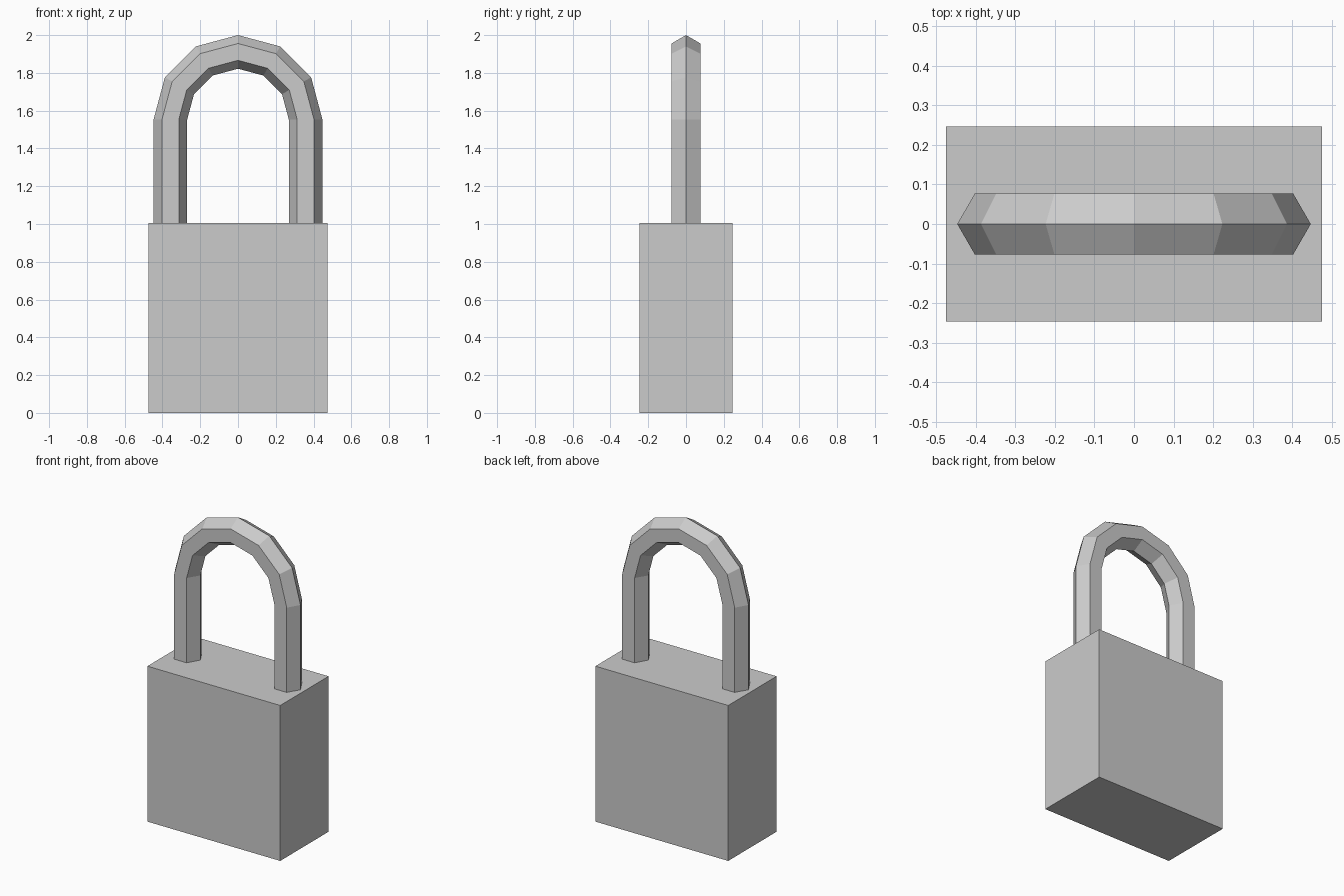
import bpy, bmesh
from math import sin, cos, pi

if "Cube" in bpy.data.objects:
    bpy.data.objects.remove(bpy.data.objects["Cube"])

BODY_TOP = 1.005
ARC_Z, ARC_R, BAR_R = 1.553, 0.358, 0.089


def add_object(name, bm):
    bmesh.ops.recalc_face_normals(bm, faces=bm.faces[:])
    mesh = bpy.data.meshes.new(name)
    bm.to_mesh(mesh)
    bm.free()
    obj = bpy.data.objects.new(name, mesh)
    bpy.context.collection.objects.link(obj)
    return obj


# Lock body: plain sharp-edged block
bm = bmesh.new()
bmesh.ops.create_cube(bm, size=1)
for v in bm.verts:
    v.co = (v.co.x * 0.95, v.co.y * 0.494, (v.co.z + 0.5) * BODY_TOP)
add_object("lock_body", bm)

# Shackle: hexagonal bar swept up one leg, round a six-step half circle, down the other
stations = [(0, BODY_TOP - 0.02)]
stations += [(pi * i / 6, ARC_Z) for i in range(7)]
stations += [(pi, BODY_TOP - 0.02)]

bm = bmesh.new()
rings = []
for angle, base_z in stations:
    ring = []
    for k in range(6):
        t = k * pi / 3
        r = ARC_R + BAR_R * cos(t)
        ring.append(bm.verts.new((r * cos(angle), BAR_R * sin(t), base_z + r * sin(angle))))
    rings.append(ring)
for a, b in zip(rings, rings[1:]):
    for k in range(6):
        n = (k + 1) % 6
        bm.faces.new((a[k], a[n], b[n], b[k]))
bm.faces.new(rings[0])
bm.faces.new(rings[-1])
add_object("shackle", bm)
